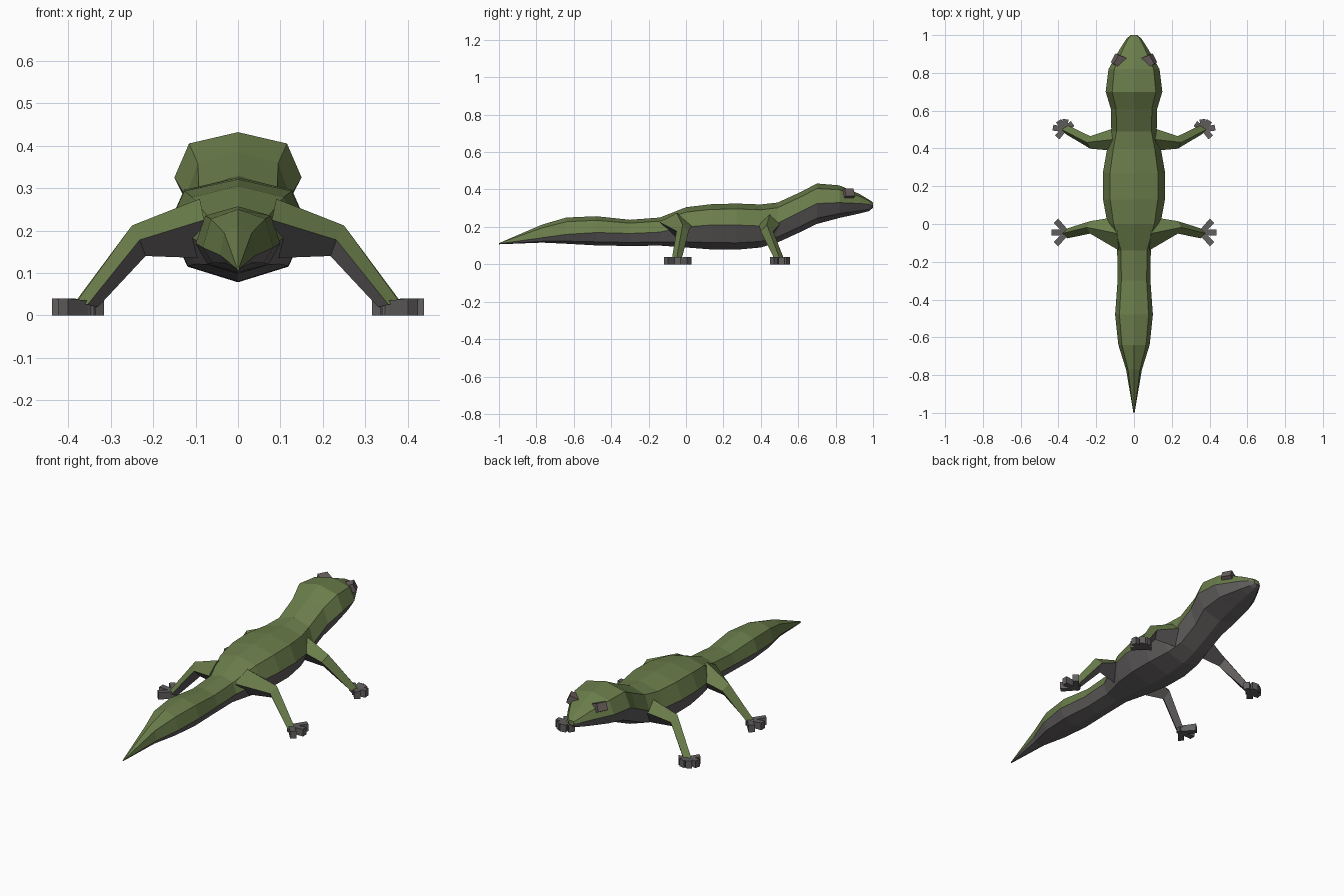
import bpy, bmesh, math
from mathutils import Vector

if "Cube" in bpy.data.objects:
    bpy.data.objects.remove(bpy.data.objects["Cube"])


def material(name, rgb):
    m = bpy.data.materials.new(name)
    m.diffuse_color = (*rgb, 1)
    m.use_nodes = True
    m.node_tree.nodes["Principled BSDF"].inputs["Base Color"].default_value = m.diffuse_color
    return m


GREEN = material("green_skin", (0.145, 0.205, 0.07))
GREY = material("dark_grey_skin", (0.125, 0.115, 0.115))
EYE = material("eye_grey", (0.14, 0.11, 0.11))


def finish(name, bm, mats, mirror=False):
    bmesh.ops.recalc_face_normals(bm, faces=bm.faces)
    me = bpy.data.meshes.new(name)
    bm.to_mesh(me)
    bm.free()
    for m in mats:
        me.materials.append(m)
    ob = bpy.data.objects.new(name, me)
    bpy.context.collection.objects.link(ob)
    if mirror:
        ob.modifiers.new("Mirror", 'MIRROR').use_mirror_merge = False
    return ob


def loft(bm, rings, is_green):
    """Skin rings of equal length; is_green(i) picks the strip colour."""
    vs = [[bm.verts.new(p) for p in r] for r in rings]
    n = len(vs[0])
    for a, b in zip(vs, vs[1:]):
        for i in range(n):
            j = (i + 1) % n
            f = bm.faces.new((a[i], a[j], b[j], b[i]))
            f.material_index = 0 if is_green(i) else 1
    bm.faces.new(vs[0])
    bm.faces.new(vs[-1])


# Body from tail tip to snout: y, half width, top z, side z, bottom z
STATIONS = [
    (-1.00, 0.003, 0.113, 0.110, 0.107),
    (-0.77, 0.042, 0.212, 0.142, 0.116),
    (-0.64, 0.083, 0.250, 0.160, 0.110),
    (-0.48, 0.100, 0.257, 0.170, 0.101),
    (-0.30, 0.087, 0.238, 0.165, 0.098),
    (-0.14, 0.089, 0.250, 0.172, 0.100),
    (0.00, 0.140, 0.305, 0.200, 0.090),
    (0.13, 0.164, 0.321, 0.210, 0.080),
    (0.27, 0.165, 0.325, 0.210, 0.078),
    (0.40, 0.142, 0.320, 0.205, 0.090),
    (0.49, 0.120, 0.330, 0.220, 0.117),
    (0.61, 0.123, 0.385, 0.280, 0.172),
    (0.70, 0.150, 0.432, 0.325, 0.216),
    (0.82, 0.135, 0.422, 0.330, 0.248),
    (0.93, 0.073, 0.375, 0.325, 0.272),
    (0.98, 0.040, 0.345, 0.320, 0.285),
    (1.00, 0.018, 0.330, 0.318, 0.303),
]


def body_ring(y, w, top, side, bot):
    up, low = side + 0.75 * (top - side), side + 0.72 * (bot - side)
    return [(0, y, top), (0.77 * w, y, up), (w, y, side), (0.72 * w, y, low),
            (0, y, bot), (-0.72 * w, y, low), (-w, y, side), (-0.77 * w, y, up)]


bm = bmesh.new()
loft(bm, [body_ring(*s) for s in STATIONS], lambda i: i in (0, 1, 6, 7))
finish("body", bm, [GREEN, GREY])


# Legs: diamond sections through shoulder, elbow and ankle
def leg(name, shoulder_y, shoulder_half, elbow_y, foot_xy):
    fx, fy = foot_xy
    secs = [((0.09, shoulder_y, 0.275), 0.08, shoulder_half, 0.225, (0.08, shoulder_y, 0.135)),
            ((0.25, elbow_y, 0.212), 0.232, 0.033, 0.178, (0.218, elbow_y, 0.14)),
            ((fx + 0.025, fy, 0.033), fx, 0.026, 0.025, (fx - 0.025, fy, 0.02))]
    rings = [[o, (mx, o[1] + h, mz), i, (mx, o[1] - h, mz)] for o, mx, h, mz, i in secs]
    bm = bmesh.new()
    loft(bm, rings, lambda i: i in (0, 3))
    finish(name, bm, [GREEN, GREY], True)


leg("front_legs", 0.45, 0.065, 0.432, (0.358, 0.50))
leg("hind_legs", -0.05, 0.09, -0.018, (0.355, -0.05))


# Feet: flat wedge toes fanned out from each ankle
def foot(name, centre, toes):
    bm = bmesh.new()
    c = Vector((*centre, 0))
    for deg, length in toes:
        d = Vector((math.cos(math.radians(deg)), math.sin(math.radians(deg)), 0))
        s = Vector((-d.y, d.x, 0))
        rings = []
        for t, w, h in ((-0.015, 0.013, 0.033), (length, 0.016, 0.04)):
            a, b, up = c + d * t - s * w, c + d * t + s * w, Vector((0, 0, h))
            rings.append([a, b, b + up, a + up])
        loft(bm, rings, lambda i: True)
    finish(name, bm, [GREY], True)


foot("front_feet", (0.37, 0.50), [(10, 0.06), (-48, 0.055), (58, 0.055), (98, 0.055), (145, 0.055)])
foot("hind_feet", (0.355, -0.045), [(0, 0.083), (47, 0.085), (-47, 0.085)])

# Eyes: tapered blocks set into the sides of the head
bm = bmesh.new()
n = Vector((0.80, 0.42, 0.42)).normalized()
u = Vector((-n.y, n.x, 0)).normalized()
v = n.cross(u)
c = Vector((0.088, 0.868, 0.378))
rings = []
for t, r in ((-0.03, 0.032), (0.018, 0.027)):
    rings.append([c + n * t + u * r * a + v * r * b
                  for a, b in ((1, 0.8), (-1, 0.8), (-1, -0.8), (1, -0.8))])
loft(bm, rings, lambda i: True)
finish("eyes", bm, [EYE], True)
